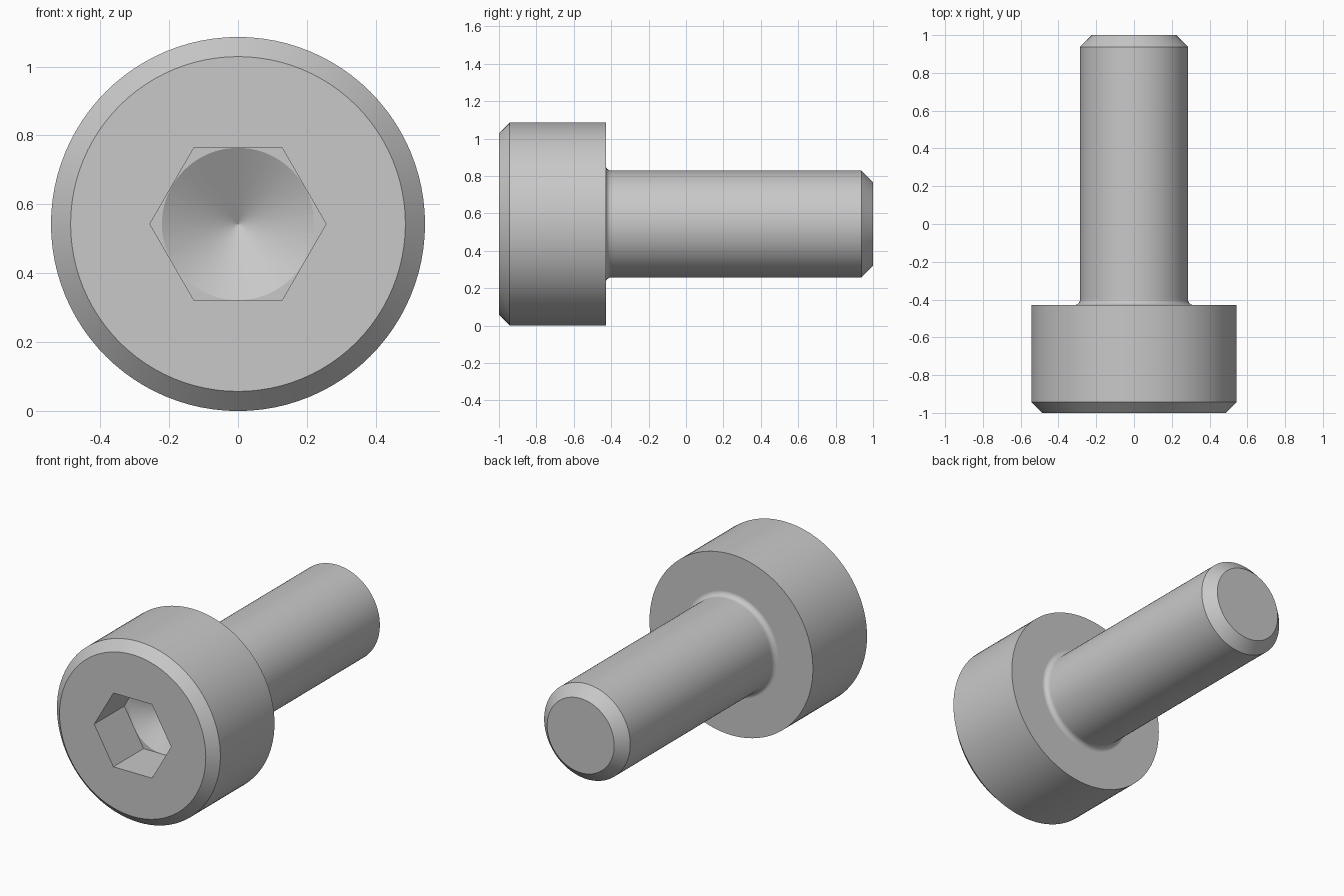
import bpy
import bmesh
from math import cos, sin, pi, radians
from mathutils import Vector

if "Cube" in bpy.data.objects:
    bpy.data.objects.remove(bpy.data.objects["Cube"], do_unlink=True)

N = 96              # points round each ring
HEAD_R = 0.543
SHANK_R = 0.286
CHAMFER = 0.057
HEAD_BACK = -0.429
FILLET = 0.029
SOCKET = 0.2215     # half the width across the hexagon flats
FLOOR = -0.714

steel = bpy.data.materials.new("grey_steel")
steel.use_nodes = True
colour = (0.58, 0.58, 0.58, 1)
steel.diffuse_color = colour
steel.node_tree.nodes["Principled BSDF"].inputs["Base Color"].default_value = colour


def circle(a):
    return 1


def hexagon(a):
    return 1 / cos(a % (pi / 3) - pi / 6)


def lathe(name, profile):
    """Join rings given as (radius, y, outline); radius 0 makes a pole."""
    bm = bmesh.new()
    rings = []
    for r, y, outline in profile:
        if r == 0:
            rings.append([bm.verts.new((0, y, HEAD_R))] * N)
            continue
        ring = []
        for i in range(N):
            a = 2 * pi * i / N
            d = r * outline(a)
            ring.append(bm.verts.new((d * cos(a), y, HEAD_R + d * sin(a))))
        rings.append(ring)
    for p, q in zip(rings, rings[1:]):
        for i in range(N):
            j = (i + 1) % N
            corners = dict.fromkeys((p[i], q[i], q[j], p[j]))
            bm.faces.new(list(corners))
    bm.normal_update()
    # Flat planes and cone, smooth round walls, crisp corners
    for f in bm.faces:
        f.smooth = abs(f.normal.y) < 0.99 and len(f.verts) == 4
    for e in bm.edges:
        if len(e.link_faces) == 2:
            e.smooth = e.calc_face_angle() < radians(25)
    mesh = bpy.data.meshes.new(name)
    bm.to_mesh(mesh)
    bm.free()
    mesh.materials.append(steel)
    obj = bpy.data.objects.new(name, mesh)
    bpy.context.collection.objects.link(obj)
    return obj


# Head: drilled cone, hexagon socket, chamfered rim, underside
lathe("socket_head", [
    (0, FLOOR + 0.128, circle),
    (SOCKET - 0.0005, FLOOR, circle),
    (SOCKET, FLOOR, hexagon),
    (SOCKET, -1, hexagon),
    (HEAD_R - CHAMFER, -1, circle),
    (HEAD_R, -1 + CHAMFER, circle),
    (HEAD_R, HEAD_BACK, circle),
    (SHANK_R + FILLET, HEAD_BACK, circle),
])

# Shank: neck fillet, plain cylinder, chamfered tip
fillet = []
for k in range(9):
    a = pi / 2 * k / 8
    fillet.append((SHANK_R + FILLET * (1 - sin(a)),
                   HEAD_BACK + FILLET * (1 - cos(a)), circle))
lathe("shank", fillet + [
    (SHANK_R, HEAD_BACK + FILLET + 0.01, circle),
    (SHANK_R, 0.938, circle),
    (0.223, 1, circle),
    (0, 1, circle),
])
